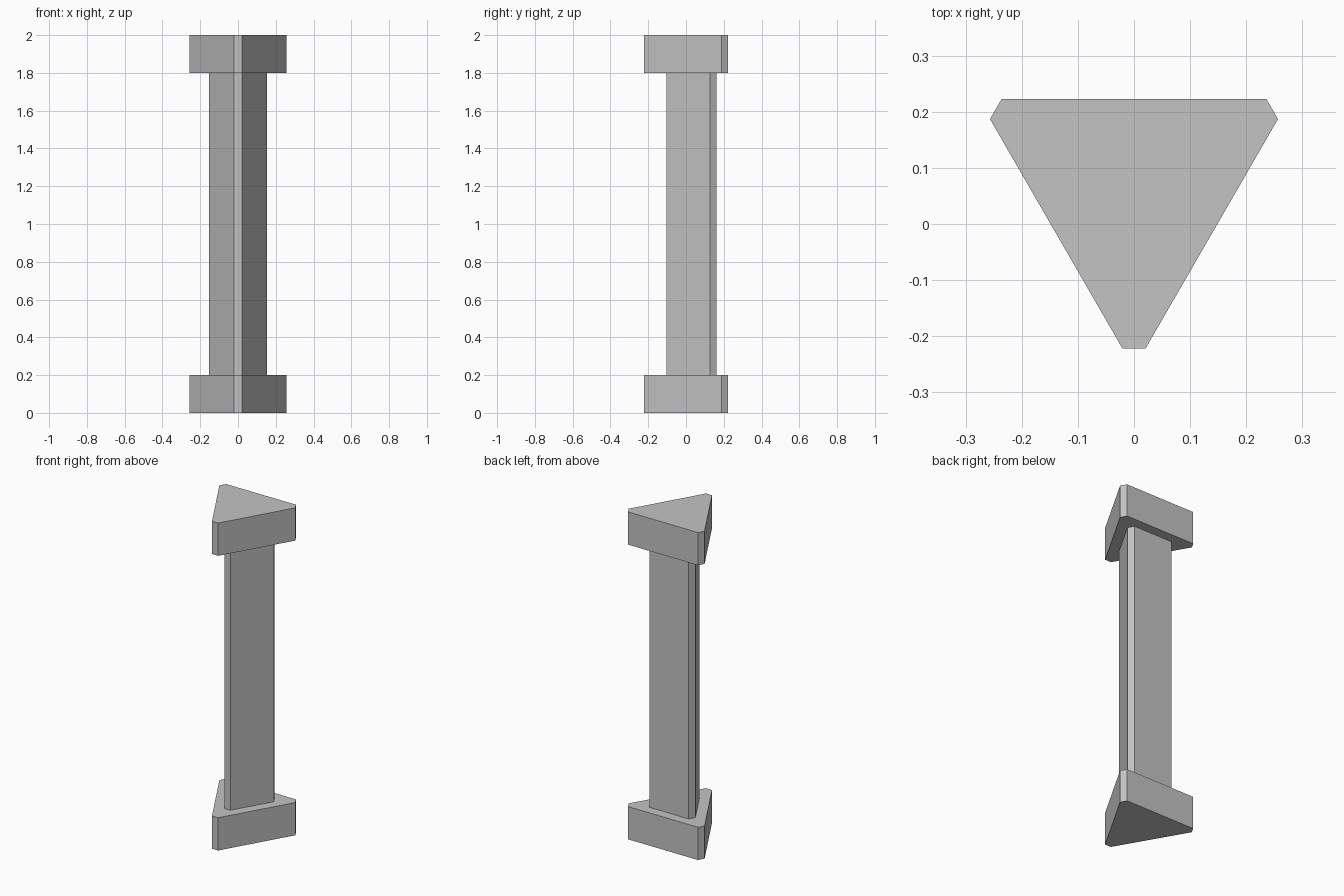
import bpy
import bmesh
from math import pi, sin, cos

cube = bpy.data.objects.get("Cube")
if cube:
    bpy.data.objects.remove(cube, do_unlink=True)

GREY = (0.55, 0.55, 0.55, 1)
stone = bpy.data.materials.new("plain_grey")
stone.use_nodes = True
stone.diffuse_color = GREY
stone.node_tree.nodes["Principled BSDF"].inputs["Base Color"].default_value = GREY

CENTRE_Y = 0.0625    # axis of the triangular section
CUT = 0.0205         # half width of each cut corner


def cut_triangle_prism(name, inradius, z0, z1):
    """Upright triangular prism with flattened corners, one corner to the front."""
    reach = 2 * inradius - CUT * 3 ** 0.5
    outline = []
    for i in range(3):
        a = -pi / 2 + i * 2 * pi / 3
        for side in (-CUT, CUT):
            outline.append((reach * cos(a) - side * sin(a),
                            CENTRE_Y + reach * sin(a) + side * cos(a)))
    bm = bmesh.new()
    base = bm.faces.new([bm.verts.new((x, y, z0)) for x, y in outline])
    ext = bmesh.ops.extrude_face_region(bm, geom=[base], use_keep_orig=True)
    top = [v for v in ext["geom"] if isinstance(v, bmesh.types.BMVert)]
    bmesh.ops.translate(bm, verts=top, vec=(0, 0, z1 - z0))
    bmesh.ops.recalc_face_normals(bm, faces=bm.faces[:])
    mesh = bpy.data.meshes.new(name)
    bm.to_mesh(mesh)
    bm.free()
    mesh.materials.append(stone)
    obj = bpy.data.objects.new(name, mesh)
    bpy.context.collection.objects.link(obj)


# Column: wide base, slim shaft, wide capital
cut_triangle_prism("base", 0.16, 0, 0.2)
cut_triangle_prism("shaft", 0.1, 0.2, 1.8)
cut_triangle_prism("capital", 0.16, 1.8, 2)
